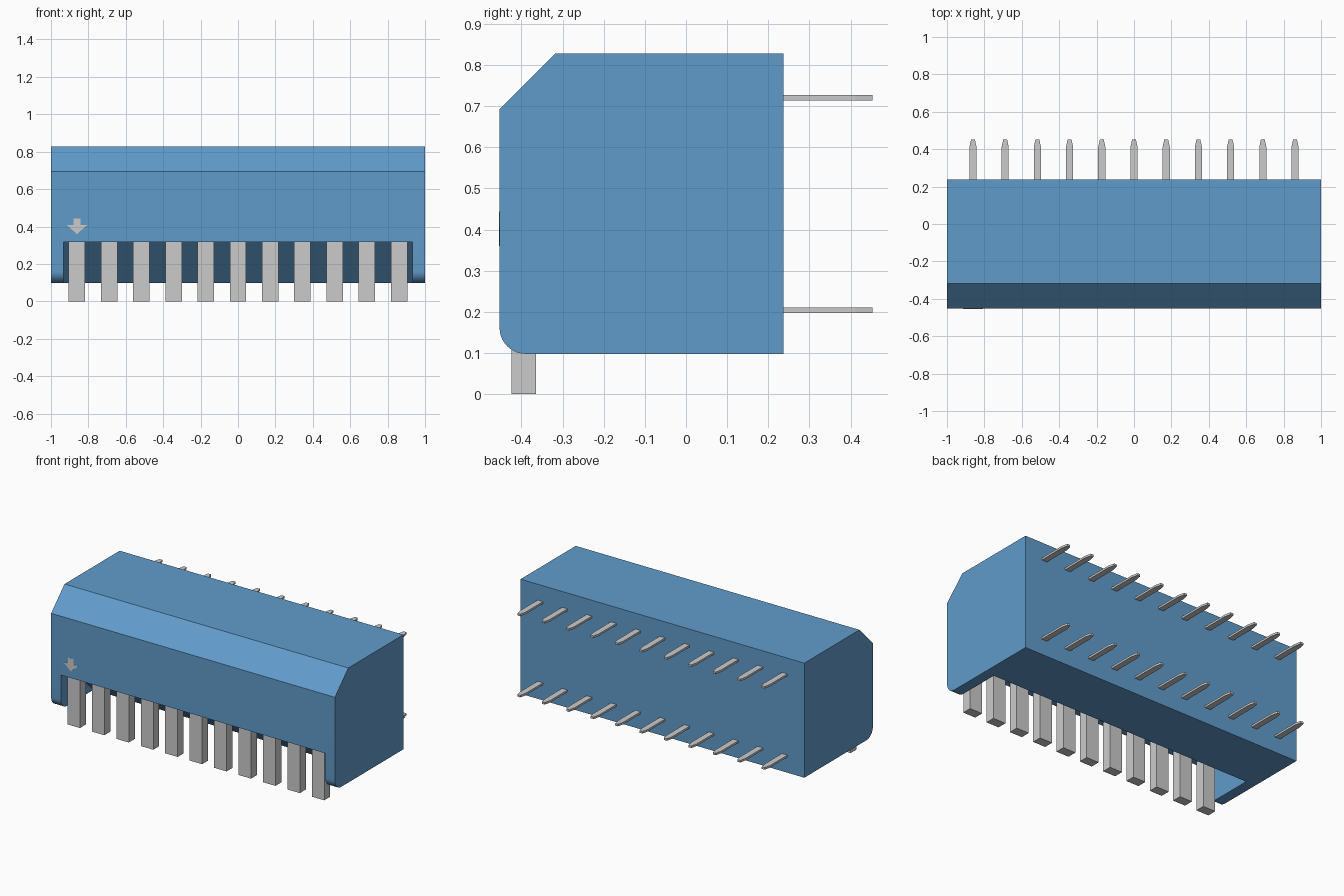
import bpy, bmesh, math

if "Cube" in bpy.data.objects:
    bpy.data.objects.remove(bpy.data.objects["Cube"])

AXES = {'x': lambda u, v, d: (d, u, v),   # profile in y,z
        'y': lambda u, v, d: (u, d, v),   # profile in x,z
        'z': lambda u, v, d: (u, v, d)}   # profile in x,y


def prism(name, profile, axis, lo, hi):
    """Extrude a 2D profile along an axis from lo to hi."""
    bm = bmesh.new()
    place = AXES[axis]
    face = bm.faces.new([bm.verts.new(place(u, v, lo)) for u, v in profile])
    ext = bmesh.ops.extrude_face_region(bm, geom=[face])
    for el in ext['geom']:
        if isinstance(el, bmesh.types.BMVert):
            el.co['xyz'.index(axis)] = hi
    bmesh.ops.recalc_face_normals(bm, faces=bm.faces)
    mesh = bpy.data.meshes.new(name)
    bm.to_mesh(mesh)
    bm.free()
    obj = bpy.data.objects.new(name, mesh)
    bpy.context.collection.objects.link(obj)
    return obj


def rect(u0, u1, v0, v1):
    return [(u0, v0), (u1, v0), (u1, v1), (u0, v1)]


FRONT, BACK, BOTTOM, TOP = -0.453, 0.237, 0.098, 0.828
R = 0.063
PITCH = 0.1722

# Housing: chamfered top edge, rounded bottom front edge
arc = [(FRONT + R - R * math.sin(a), BOTTOM + R - R * math.cos(a))
       for a in (math.pi / 2 * i / 10 for i in range(11))]
housing = prism("housing", arc + [(FRONT, 0.693), (-0.318, TOP), (BACK, TOP), (BACK, BOTTOM)],
                'x', -1, 1)

# Recess for the levers, with a sloped rear wall
cutter = prism("recess_cutter", [(-0.6, 0.0), (-0.6, 0.318), (-0.344, 0.318),
                                 (-0.124, BOTTOM), (-0.026, 0.0)], 'x', -0.932, 0.932)
cutter.hide_render = True
mod = housing.modifiers.new("recess", 'BOOLEAN')
mod.operation = 'DIFFERENCE'
mod.solver = 'EXACT'
mod.object = cutter
bpy.context.view_layer.objects.active = housing
housing.select_set(True)
bpy.ops.object.modifier_apply(modifier=mod.name)
bpy.data.objects.remove(cutter)
bpy.ops.object.shade_smooth_by_angle(angle=math.radians(30))

blue = bpy.data.materials.new("blue_plastic")
blue.diffuse_color = (0.12, 0.33, 0.6, 1)
blue.use_nodes = True
blue.node_tree.nodes["Principled BSDF"].inputs["Base Color"].default_value = blue.diffuse_color
housing.data.materials.append(blue)

# Front levers and two rows of tapered rear pins
for i in range(11):
    x = (i - 5) * PITCH
    prism(f"lever_{i + 1}", rect(x - 0.044, x + 0.044, -0.424, -0.364), 'z', 0, 0.33)
    pin = [(x - 0.019, BACK - 0.01), (x + 0.019, BACK - 0.01), (x + 0.019, 0.412),
           (x + 0.010, 0.453), (x - 0.010, 0.453), (x - 0.019, 0.412)]
    for row, z in (("lower", 0.2035), ("upper", 0.7205)):
        prism(f"{row}_pin_{i + 1}", pin, 'z', z - 0.0065, z + 0.0065)

# Arrow marker above the first lever
ax = -5 * PITCH
half = [(0.019, 0.444), (0.019, 0.407), (0.053, 0.407)]
arrow = [(ax + u, v) for u, v in half] + [(ax, 0.36)] + [(ax - u, v) for u, v in reversed(half)]
prism("arrow_marker", arrow, 'y', FRONT - 0.001, FRONT + 0.005)
